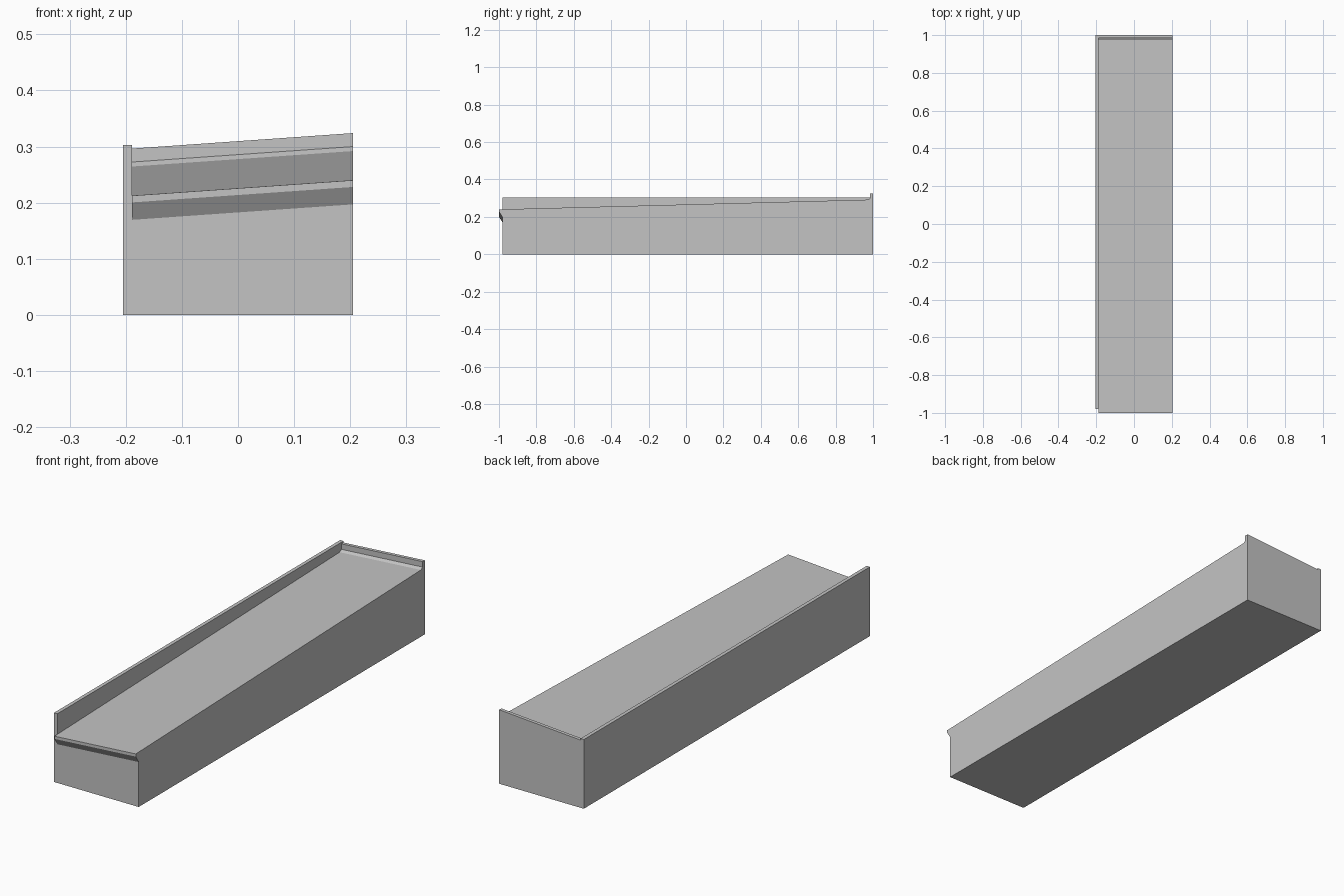
import bpy
import bmesh

cube = bpy.data.objects.get("Cube")
if cube:
    bpy.data.objects.remove(cube, do_unlink=True)

grey = bpy.data.materials.new("plain grey")
grey.use_nodes = True
colour = (0.55, 0.55, 0.55, 1)
grey.diffuse_color = colour
grey.node_tree.nodes["Principled BSDF"].inputs["Base Color"].default_value = colour

LEFT, RIGHT = 0.205, -0.205      # outer sides
CURB = 0.016                     # side curb thickness
CROSS_FALL = 0.07                # height lost per unit across the width


def extrude_profile(name, profile, x0, x1, fall=0.0):
    """Extrude a (y, z) outline along x; raised points follow the cross fall."""
    bm = bmesh.new()
    rings = []
    for x in (x0, x1):
        drop = fall * (LEFT - x)
        rings.append([bm.verts.new((x, y, z - drop if z > 0 else 0))
                      for y, z in profile])
    n = len(profile)
    for ring in rings:
        bm.faces.new(ring)
    for i in range(n):
        j = (i + 1) % n
        bm.faces.new((rings[0][i], rings[0][j], rings[1][j], rings[1][i]))
    bmesh.ops.recalc_face_normals(bm, faces=bm.faces)
    mesh = bpy.data.meshes.new(name)
    bm.to_mesh(mesh)
    bm.free()
    mesh.materials.append(grey)
    obj = bpy.data.objects.new(name, mesh)
    bpy.context.collection.objects.link(obj)
    return obj


# Sloping slab with an undercut drip lip in front and an upstand at the back
slab_outline = [
    (-0.98, 0), (-0.98, 0.197), (-1, 0.228), (-1, 0.24),
    (0.973, 0.292), (0.985, 0.3), (0.985, 0.324), (1, 0.324), (1, 0),
]
extrude_profile("sloping_slab", slab_outline, RIGHT + CURB, LEFT, CROSS_FALL)

# Level curb along the right side
curb_outline = [(-0.98, 0), (-0.98, 0.303), (1, 0.303), (1, 0)]
extrude_profile("side_curb", curb_outline, RIGHT, RIGHT + CURB)
